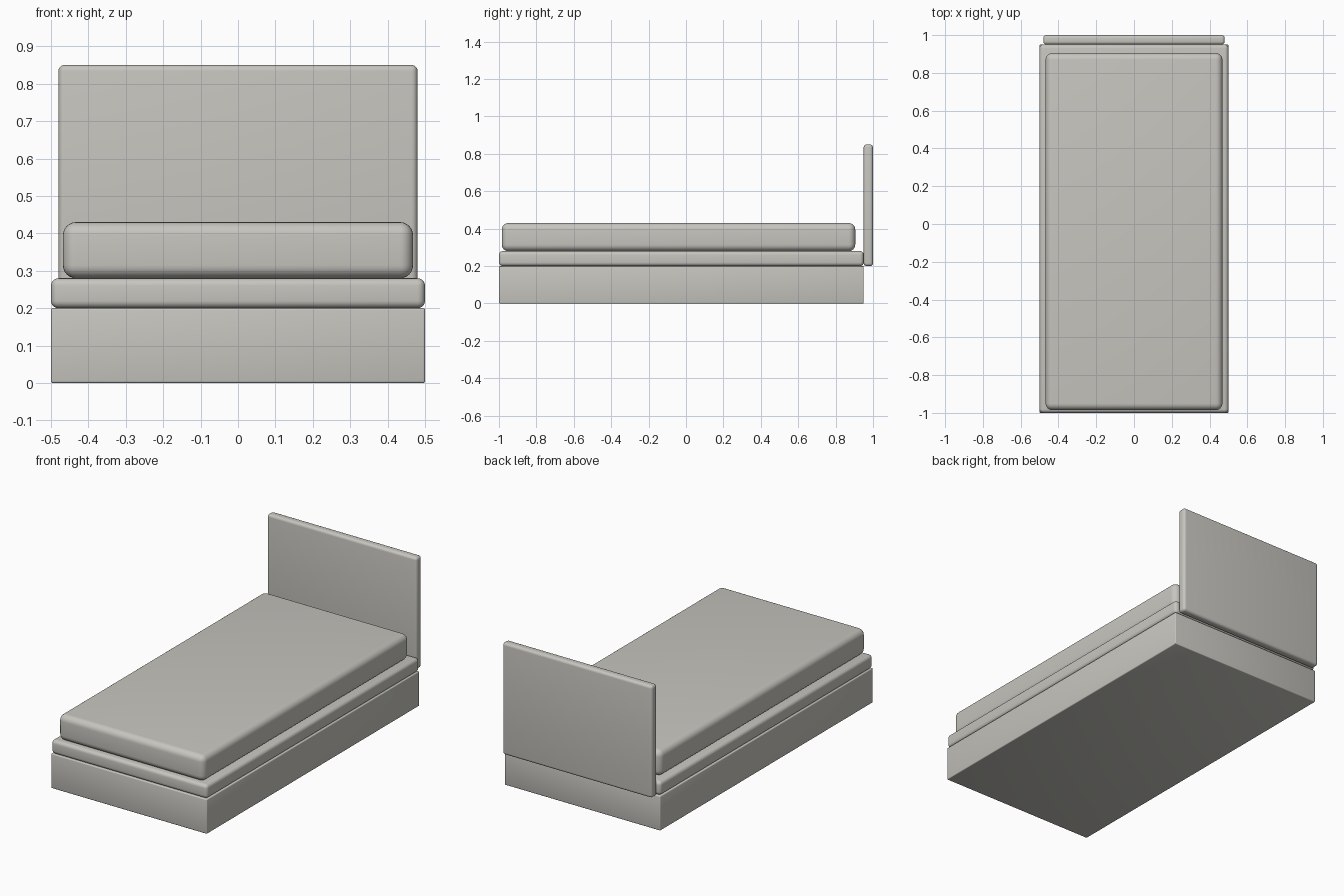
import bpy
import math

if "Cube" in bpy.data.objects:
    bpy.data.objects.remove(bpy.data.objects["Cube"])

fabric = bpy.data.materials.new("warm_grey")
fabric.diffuse_color = (0.57, 0.56, 0.52, 1.0)
fabric.use_nodes = True
fabric.node_tree.nodes["Principled BSDF"].inputs["Base Color"].default_value = fabric.diffuse_color


def rounded_box(name, x, y, z, radius, segments):
    """Box spanning the (min, max) ranges, with rounded edges."""
    spans = (x, y, z)
    bpy.ops.mesh.primitive_cube_add(size=1, location=[(a + b) / 2 for a, b in spans])
    box = bpy.context.object
    box.name = name
    box.scale = [b - a for a, b in spans]
    bpy.ops.object.transform_apply(location=False, rotation=False, scale=True)
    bevel = box.modifiers.new("rounding", 'BEVEL')
    bevel.width = radius
    bevel.segments = segments
    bpy.ops.object.modifier_apply(modifier=bevel.name)
    bpy.ops.object.shade_smooth_by_angle(angle=math.radians(35))
    box.data.materials.append(fabric)
    return box


# Plinth, padded platform, mattress and headboard
rounded_box("bed_base", (-0.5, 0.5), (-1.0, 0.95), (0.0, 0.2), 0.005, 3)
rounded_box("platform", (-0.5, 0.5), (-1.0, 0.95), (0.2, 0.28), 0.02, 5)
rounded_box("mattress", (-0.468, 0.468), (-0.985, 0.905), (0.28, 0.43), 0.035, 6)
rounded_box("headboard", (-0.48, 0.48), (0.95, 1.0), (0.2, 0.85), 0.016, 5)
